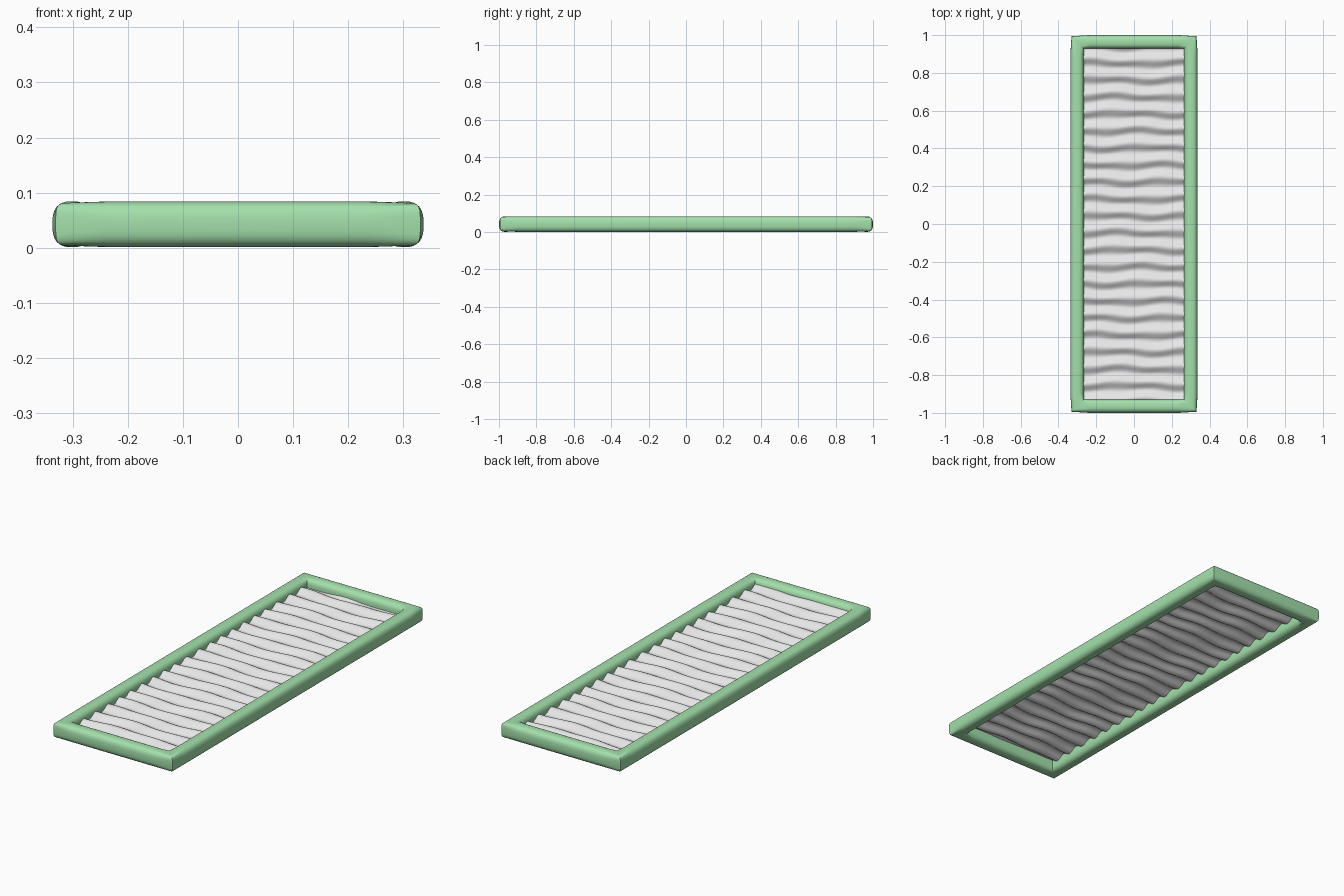
import bpy, bmesh, math

cube = bpy.data.objects.get("Cube")
if cube:
    bpy.data.objects.remove(cube, do_unlink=True)


def make_material(name, color):
    mat = bpy.data.materials.new(name)
    mat.use_nodes = True
    mat.diffuse_color = color
    mat.node_tree.nodes["Principled BSDF"].inputs["Base Color"].default_value = color
    return mat


def make_object(name, bm, mat, angle):
    bmesh.ops.recalc_face_normals(bm, faces=bm.faces)
    mesh = bpy.data.meshes.new(name)
    bm.to_mesh(mesh)
    bm.free()
    obj = bpy.data.objects.new(name, mesh)
    bpy.context.collection.objects.link(obj)
    mesh.materials.append(mat)
    bpy.ops.object.select_all(action='DESELECT')
    obj.select_set(True)
    bpy.context.view_layer.objects.active = obj
    bpy.ops.object.shade_smooth_by_angle(angle=math.radians(angle))
    return obj


green = make_material("soft green", (0.37, 0.75, 0.41, 1))
white = make_material("off white", (0.8, 0.8, 0.8, 1))

# Padded rail frame: a bulging section swept round a rectangle, pinched at the mitres
CX, CY, MID_Z = 0.301, 0.964, 0.0425
SEGMENTS = 32


def section(outer, inner, height, power):
    points = []
    for i in range(SEGMENTS):
        a = 2 * math.pi * i / SEGMENTS
        c, s = math.cos(a), math.sin(a)
        u = math.copysign(abs(c) ** (2 / power), c)
        v = math.copysign(abs(s) ** (2 / power), s)
        points.append((u * (outer if u > 0 else inner), v * height))
    return points


full = section(0.036, 0.036, 0.0415, 2.7)
pinched = section(0.030, 0.036, 0.039, 4.5)
INSET = 0.03

bm = bmesh.new()
rings = []
for sx, sy in ((1, 1), (-1, 1), (-1, -1), (1, -1)):
    # stations: end of one rail, the mitre, start of the next rail
    on_side = [bm.verts.new((sx * (CX + u), sy * (CY - INSET - 0.036), MID_Z + v)) for u, v in full]
    mitre = [bm.verts.new((sx * (CX + u), sy * (CY + u), MID_Z + v)) for u, v in pinched]
    on_end = [bm.verts.new((sx * (CX - INSET - 0.036), sy * (CY + u), MID_Z + v)) for u, v in full]
    stations = [on_side, mitre, on_end]
    rings += stations if sx == sy else stations[::-1]
for k, ring in enumerate(rings):
    following = rings[(k + 1) % len(rings)]
    for i in range(SEGMENTS):
        j = (i + 1) % SEGMENTS
        bm.faces.new((ring[i], ring[j], following[j], following[i]))
make_object("padded_frame", bm, green, 40)

# Rippled sheet stretched inside the frame
PERIOD, NX, NY = 0.09, 36, 300
bm = bmesh.new()
bmesh.ops.create_grid(bm, x_segments=NX, y_segments=NY, size=1)
for v in bm.verts:
    x, y = v.co.x * 0.29, v.co.y * 0.95
    wobble = 0.006 * math.sin(13 * x + 9 * y) + 0.004 * math.sin(24 * x - 17 * y)
    ripple = math.sin(2 * math.pi * (y + 0.05 + wobble) / PERIOD)
    v.co = (x, y, 0.05 + 0.010 * ripple)
sheet = make_object("rippled_sheet", bm, white, 60)
if sheet.data.polygons[0].normal.z < 0:
    sheet.data.flip_normals()
